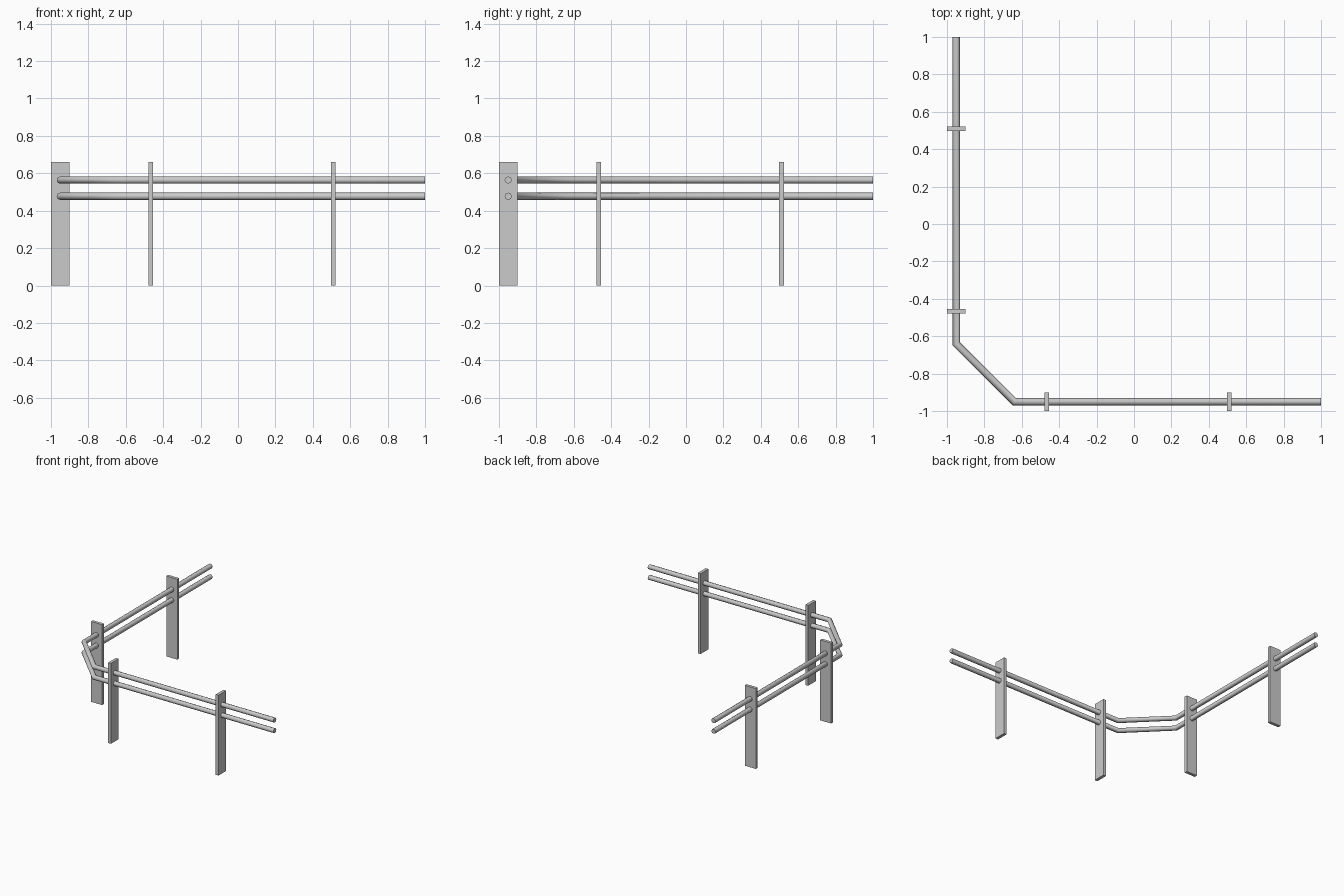
import bpy, bmesh, math
from mathutils import Vector

if "Cube" in bpy.data.objects:
    bpy.data.objects.remove(bpy.data.objects["Cube"])

POST_W, POST_T, POST_H = 0.10, 0.025, 0.66
LINE = -0.95      # centre line of both fence runs
BEND = -0.64      # where each run turns into the corner
RADIUS, SIDES = 0.0195, 8


def post(name, x, y, sx, sy):
    bpy.ops.mesh.primitive_cube_add(size=1, location=(x, y, POST_H / 2))
    ob = bpy.context.object
    ob.name = name
    ob.scale = (sx, sy, POST_H)


def rail(name, z):
    # tube with mitred joints swept along the L-shaped path
    path = [Vector(p) for p in ((1, LINE, z), (BEND, LINE, z), (LINE, BEND, z), (LINE, 1, z))]
    bm = bmesh.new()
    rings = []
    for i, p in enumerate(path):
        d0 = (p - path[i - 1]).normalized() if i > 0 else None
        d1 = (path[i + 1] - p).normalized() if i < len(path) - 1 else None
        d0, d1 = d0 or d1, d1 or d0
        t = (d0 + d1).normalized()
        side = Vector((-t.y, t.x, 0)) / t.dot(d0)
        ring = []
        for k in range(SIDES):
            a = 2 * math.pi * k / SIDES
            ring.append(bm.verts.new(p + side * RADIUS * math.cos(a) + Vector((0, 0, RADIUS * math.sin(a)))))
        rings.append(ring)
    for r0, r1 in zip(rings, rings[1:]):
        for k in range(SIDES):
            j = (k + 1) % SIDES
            bm.faces.new((r0[k], r0[j], r1[j], r1[k]))
    bm.faces.new(rings[0])
    bm.faces.new(rings[-1])
    bmesh.ops.recalc_face_normals(bm, faces=bm.faces)
    me = bpy.data.meshes.new(name)
    bm.to_mesh(me)
    bm.free()
    ob = bpy.data.objects.new(name, me)
    bpy.context.collection.objects.link(ob)
    bpy.ops.object.select_all(action='DESELECT')
    ob.select_set(True)
    bpy.context.view_layer.objects.active = ob
    bpy.ops.object.shade_smooth_by_angle(angle=math.radians(50))


# Flat posts, two on each run
for i, s in enumerate((-0.467, 0.51), 1):
    post(f"front_post_{i}", s, LINE, POST_T, POST_W)
    post(f"left_post_{i}", LINE, s, POST_W, POST_T)

# Two bent rails
rail("upper_rail", 0.564)
rail("lower_rail", 0.477)
